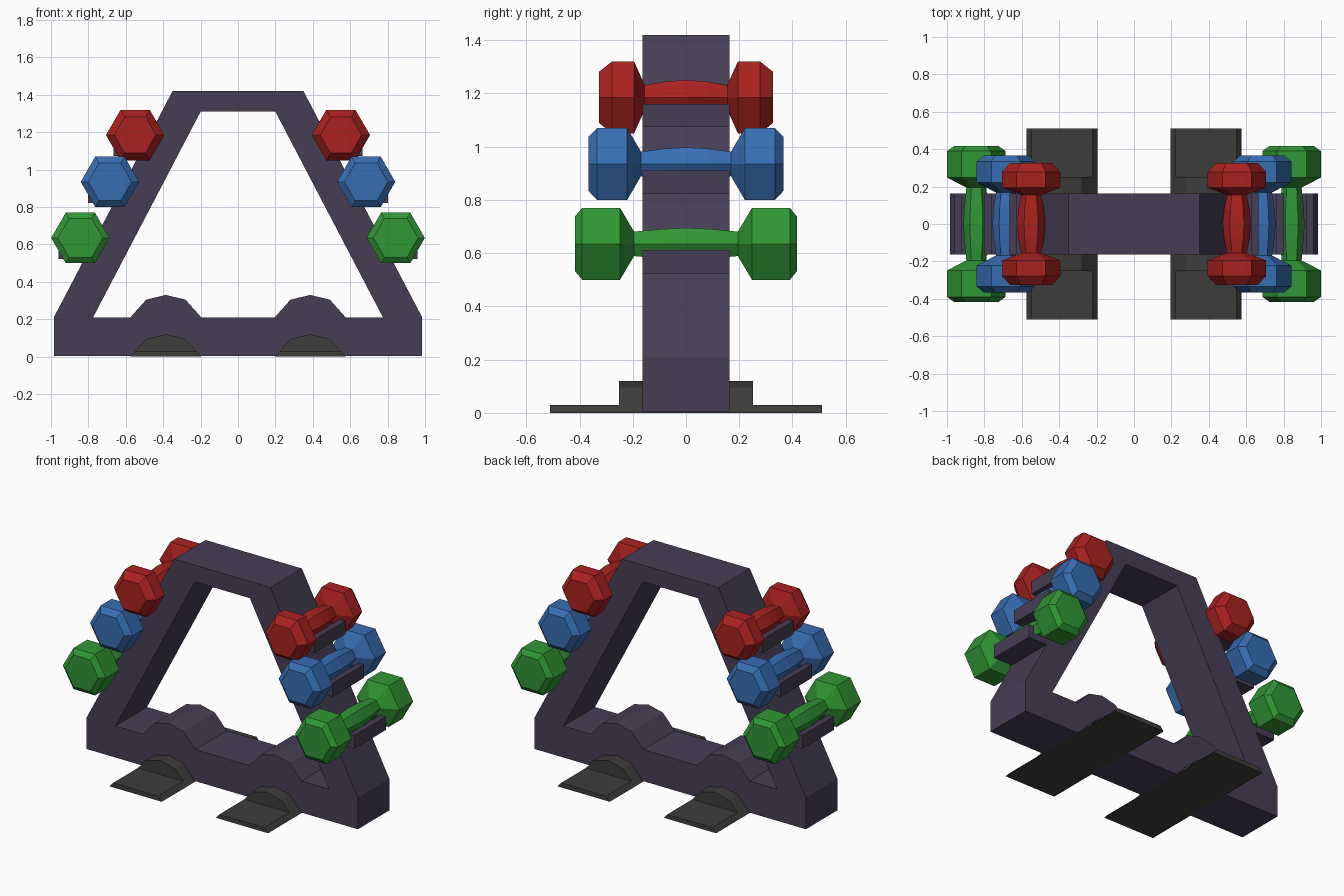
import bpy, bmesh
from math import cos, sin, pi

if "Cube" in bpy.data.objects:
    bpy.data.objects.remove(bpy.data.objects["Cube"])


def material(name, rgb):
    m = bpy.data.materials.new(name)
    m.diffuse_color = (*rgb, 1)
    m.use_nodes = True
    m.node_tree.nodes["Principled BSDF"].inputs["Base Color"].default_value = m.diffuse_color
    return m


def finish(name, bm, mat):
    bmesh.ops.recalc_face_normals(bm, faces=bm.faces)
    me = bpy.data.meshes.new(name)
    bm.to_mesh(me)
    bm.free()
    me.materials.append(mat)
    ob = bpy.data.objects.new(name, me)
    bpy.context.collection.objects.link(ob)
    return ob


def prism(name, profile, half_depth, mat, open_middle=False):
    """Extrude an xz profile along y, centred on y = 0."""
    bm = bmesh.new()
    face = bm.faces.new([bm.verts.new((x, -half_depth, z)) for x, z in profile])
    ext = bmesh.ops.extrude_face_region(bm, geom=[face], use_keep_orig=True)
    new = [v for v in ext["geom"] if isinstance(v, bmesh.types.BMVert)]
    bmesh.ops.translate(bm, verts=new, vec=(0, 2 * half_depth, 0))
    if open_middle:
        inner = [f for f in bm.faces if all(abs(v.co.x) < 1e-5 for v in f.verts)]
        bmesh.ops.delete(bm, geom=inner, context="FACES")
    return finish(name, bm, mat)


def hex_lathe(name, cx, cz, stations, mat):
    """Six-sided rings (y, radius) joined along y and capped."""
    bm = bmesh.new()
    rings = [[bm.verts.new((cx + r * cos(i * pi / 3), y, cz + r * sin(i * pi / 3)))
              for i in range(6)] for y, r in stations]
    for a, b in zip(rings, rings[1:]):
        for i in range(6):
            j = (i + 1) % 6
            bm.faces.new((a[i], a[j], b[j], b[i]))
    bm.faces.new(rings[0])
    bm.faces.new(rings[-1])
    return finish(name, bm, mat)


purple = material("frame_purple", (0.062, 0.048, 0.090))
dark = material("foot_grey", (0.046, 0.046, 0.044))
red = material("red", (0.40, 0.016, 0.013))
blue = material("blue", (0.038, 0.155, 0.45))
green = material("green", (0.030, 0.31, 0.035))

W = 0.163      # half depth of the frame
FX = 0.386     # foot centre

# Frame: half outline with the arched bump, mirrored across x
bump = [(0.19, 0.21), (0.105, 0.305), (0, 0.33), (-0.105, 0.305), (-0.19, 0.21)]
half = [(0, 0.003), (0.985, 0.003), (0.985, 0.21), (0.35, 1.42), (0, 1.42),
        (0, 1.31), (0.2, 1.31), (0.775, 0.21)]
half += [(FX + x, z) for x, z in bump] + [(0, 0.21)]
frame = prism("frame", half, W, purple, open_middle=True)
mirror = frame.modifiers.new("mirror", "MIRROR")
mirror.use_clip = True

# Feet: thin plate with an arch on top
plate = [(-0.19, 0), (0.19, 0), (0.163, 0.03), (-0.163, 0.03)]
arch = [(-0.163, 0.03), (0.163, 0.03), (0.105, 0.095), (0, 0.12), (-0.105, 0.095)]
for side, s in (("left", -1), ("right", 1)):
    prism(f"foot_plate_{side}", [(s * FX + x, z) for x, z in plate], 0.51, dark)
    prism(f"foot_arch_{side}", [(s * FX + x, z) for x, z in arch], 0.252, dark)

# Dumbbells: centre x, z, head stations (outer, bevel, shoulder, inner), face and grip radii
sets = [
    ("small", red, 0.55, 1.185, (0.327, 0.278, 0.195, 0.155), 0.111, 0.075),
    ("medium", blue, 0.685, 0.935, (0.367, 0.334, 0.221, 0.169), 0.116, 0.072),
    ("large", green, 0.843, 0.635, (0.416, 0.390, 0.248, 0.195), 0.120, 0.069),
]
# Hook-shaped cradle: floor running into the frame plus an outer lip
hook = [(-0.06, -0.112), (0.116, -0.112), (0.116, -0.024), (0.076, -0.024),
        (0.076, -0.07), (-0.06, -0.07)]
for size, mat, cx, cz, (y0, y1, y2, y3), face_r, grip_r in sets:
    end = [(y0, face_r), (y1, 0.156), (y2, 0.156), (y3, 0.053),
           (y3 * 0.5, grip_r * 0.92)]
    stations = end + [(0, grip_r)] + [(-y, r) for y, r in reversed(end)]
    for side, s in (("left", -1), ("right", 1)):
        hex_lathe(f"dumbbell_{size}_{side}", s * cx, cz, stations, mat)
        prism(f"cradle_{size}_{side}", [(s * (cx + x), cz + z) for x, z in hook], W, purple)
